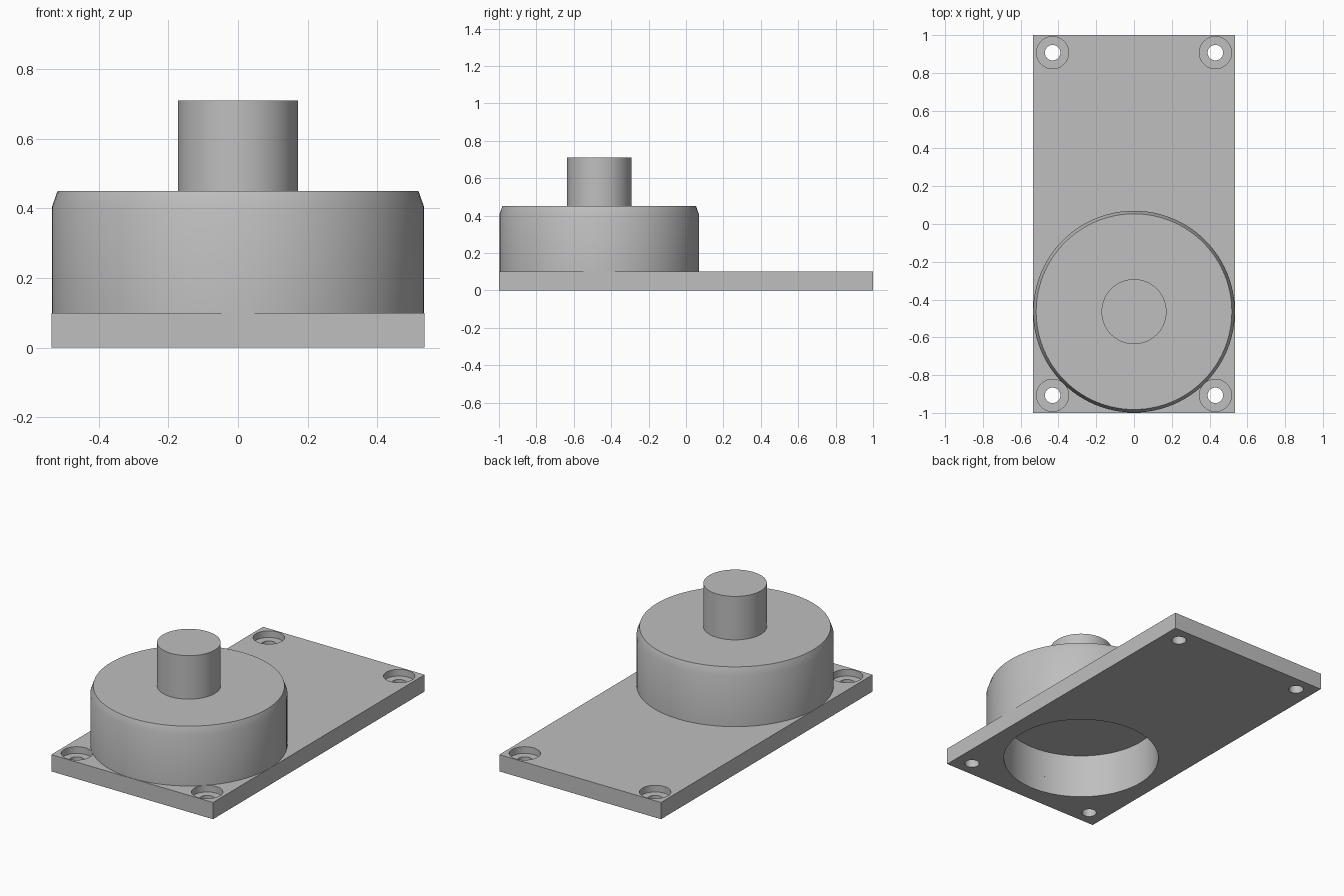
import bpy, bmesh
from math import cos, sin, tau, radians

cube = bpy.data.objects.get("Cube")
if cube:
    bpy.data.objects.remove(cube, do_unlink=True)

SIDES = 96
AXIS_Y = -0.464          # centre line of the drum and shaft
BORE_R = 0.435           # round pocket open to the underside

grey = bpy.data.materials.new("plain grey")
grey.use_nodes = True
grey.diffuse_color = (0.52, 0.52, 0.52, 1)
grey.node_tree.nodes["Principled BSDF"].inputs["Base Color"].default_value = grey.diffuse_color


def add_object(name, bm):
    bmesh.ops.recalc_face_normals(bm, faces=bm.faces)
    mesh = bpy.data.meshes.new(name)
    bm.to_mesh(mesh)
    bm.free()
    mesh.materials.append(grey)
    obj = bpy.data.objects.new(name, mesh)
    bpy.context.collection.objects.link(obj)
    return obj


def turned(name, profile, x=0, y=AXIS_Y, sides=SIDES):
    """Turn (radius, height) points about a vertical axis and cap both ends."""
    bm = bmesh.new()
    rings = [[bm.verts.new((x + r * cos(tau * i / sides), y + r * sin(tau * i / sides), z))
              for i in range(sides)] for r, z in profile]
    for a, b in zip(rings, rings[1:]):
        for i in range(sides):
            j = (i + 1) % sides
            bm.faces.new((a[i], a[j], b[j], b[i]))
    bm.faces.new(rings[0])
    bm.faces.new(rings[-1])
    return add_object(name, bm)


def smooth(obj):
    obj.data.shade_smooth()
    obj.data.set_sharp_from_angle(angle=radians(30))


# Base plate
bm = bmesh.new()
bmesh.ops.create_cube(bm, size=1)
bmesh.ops.scale(bm, vec=(1.07, 2, 0.1), verts=bm.verts)
bmesh.ops.translate(bm, vec=(0, 0, 0.05), verts=bm.verts)
plate = add_object("base_plate", bm)

# Cutters: the pocket and four counterbored screw holes
cutters = [turned("pocket_cutter", [(BORE_R, -0.1), (BORE_R, 0.2)])]
for x in (-0.431, 0.431):
    for y in (-0.907, 0.907):
        cutters.append(turned("screw_hole_cutter",
                              [(0.041, -0.1), (0.041, 0.06), (0.085, 0.06), (0.085, 0.2)],
                              x, y, 48))
for cutter in cutters:
    cutter.hide_render = True
    mod = plate.modifiers.new("cut", "BOOLEAN")
    mod.operation = "DIFFERENCE"
    mod.solver = "EXACT"
    mod.object = cutter

# Bake the cuts and drop the cutters
graph = bpy.context.evaluated_depsgraph_get()
cut_mesh = bpy.data.meshes.new_from_object(plate.evaluated_get(graph))
plate.modifiers.clear()
plate.data = cut_mesh
for cutter in cutters:
    bpy.data.objects.remove(cutter, do_unlink=True)

# Hollow drum with a chamfered rim
drum = turned("drum_housing", [(BORE_R, 0.265), (BORE_R, 0.1), (0.534, 0.1),
                               (0.534, 0.405), (0.518, 0.45)])

# Shaft on top
shaft = turned("shaft", [(0.172, 0.45), (0.172, 0.71)])

for part in (plate, drum, shaft):
    smooth(part)
